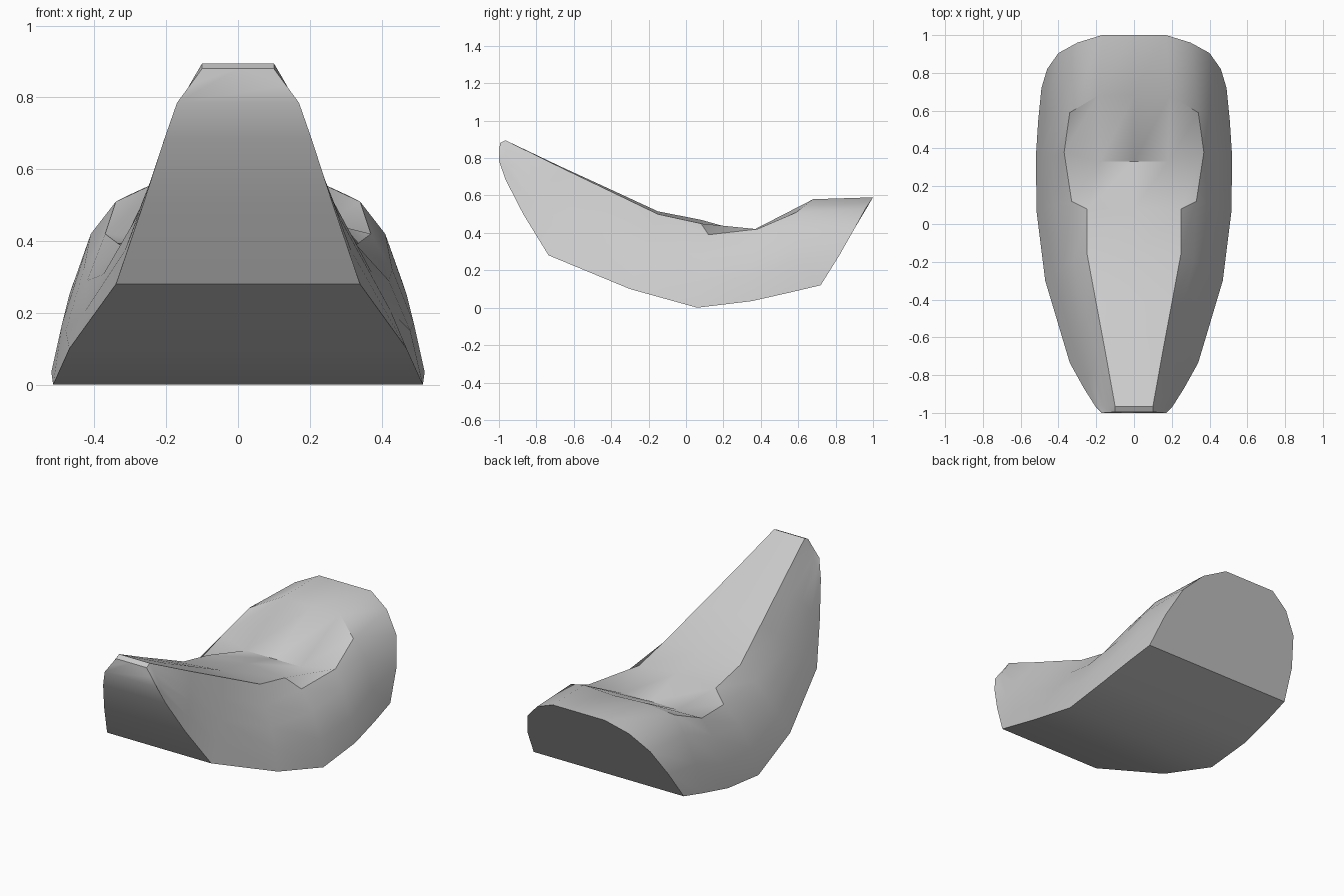
import bpy, bmesh, math
from mathutils import Vector

if "Cube" in bpy.data.objects:
    bpy.data.objects.remove(bpy.data.objects["Cube"])

# One colour for the whole cover
grey = bpy.data.materials.new("seat grey")
grey.use_nodes = True
colour = (0.6, 0.6, 0.6, 1)
grey.diffuse_color = colour
bsdf = grey.node_tree.nodes["Principled BSDF"]
bsdf.inputs["Base Color"].default_value = colour
bsdf.inputs["Roughness"].default_value = 0.7


def straight_side(top, bottom, bulge):
    """Five points from the top edge to the bottom edge, bowed slightly out."""
    a, b = Vector(top), Vector(bottom)
    out = Vector((bulge, 0, bulge * 0.5))
    return [a.lerp(b, t) + out * math.sin(math.pi * t)
            for t in (0, 0.25, 0.5, 0.75, 1)]


# Nose sections: top edge, bottom edge, side bulge, crown of the centre line
nose = [
    ((0.10, -0.995, 0.88), (0.17, -1.0, 0.785), 0.0, 0.0),
    ((0.10, -0.965, 0.895), (0.205, -0.965, 0.685), 0.005, 0.0),
    ((0.155, -0.66, 0.745), (0.265, -0.87, 0.50), 0.01, 0.005),
    ((0.20, -0.42, 0.63), (0.34, -0.735, 0.28), 0.015, 0.01),
    ((0.25, -0.15, 0.50), (0.47, -0.30, 0.10), 0.015, 0.015),
]
sections = [(straight_side(t, b, bulge), crown) for t, b, bulge, crown in nose]

# Saddle dip, rear bolster and rear rim
sections += [
    ([(0.25, 0.08, 0.45), (0.33, 0.12, 0.39), (0.42, 0.10, 0.29),
      (0.48, 0.08, 0.15), (0.515, 0.06, 0.0)], 0.02),
    ([(0.18, 0.33, 0.40), (0.37, 0.38, 0.42), (0.43, 0.36, 0.32),
      (0.49, 0.35, 0.17), (0.52, 0.35, 0.035)], 0.0),
    ([(0.19, 0.68, 0.58), (0.34, 0.59, 0.51), (0.41, 0.60, 0.42),
      (0.47, 0.58, 0.25), (0.507, 0.55, 0.08)], -0.01),
    ([(0.17, 1.0, 0.59), (0.30, 0.96, 0.53), (0.40, 0.905, 0.43),
      (0.46, 0.82, 0.28), (0.49, 0.72, 0.12)], 0.0),
]

# Loft mirrored rings from the nose to the rear
bm = bmesh.new()
rings = []
for side, crown in sections:
    side = [Vector(p) for p in side]
    centre = Vector((0, side[0].y, side[0].z + crown))
    mirrored = [Vector((-p.x, p.y, p.z)) for p in reversed(side)]
    rings.append([bm.verts.new(p) for p in [centre] + side + mirrored])

for a, b in zip(rings, rings[1:]):
    for i in range(len(a)):
        j = (i + 1) % len(a)
        bm.faces.new((a[i], a[j], b[j], b[i]))

# Nose cap and rear panel
bm.faces.new(rings[0])
bm.faces.new(rings[-1])
bmesh.ops.recalc_face_normals(bm, faces=bm.faces)

mesh = bpy.data.meshes.new("seat_cushion")
bm.to_mesh(mesh)
bm.free()
mesh.materials.append(grey)
seat = bpy.data.objects.new("seat_cushion", mesh)
bpy.context.collection.objects.link(seat)

# Smooth upholstery with crisp seams
bpy.ops.object.select_all(action="DESELECT")
seat.select_set(True)
bpy.context.view_layer.objects.active = seat
bpy.ops.object.shade_smooth_by_angle(angle=math.radians(30))
